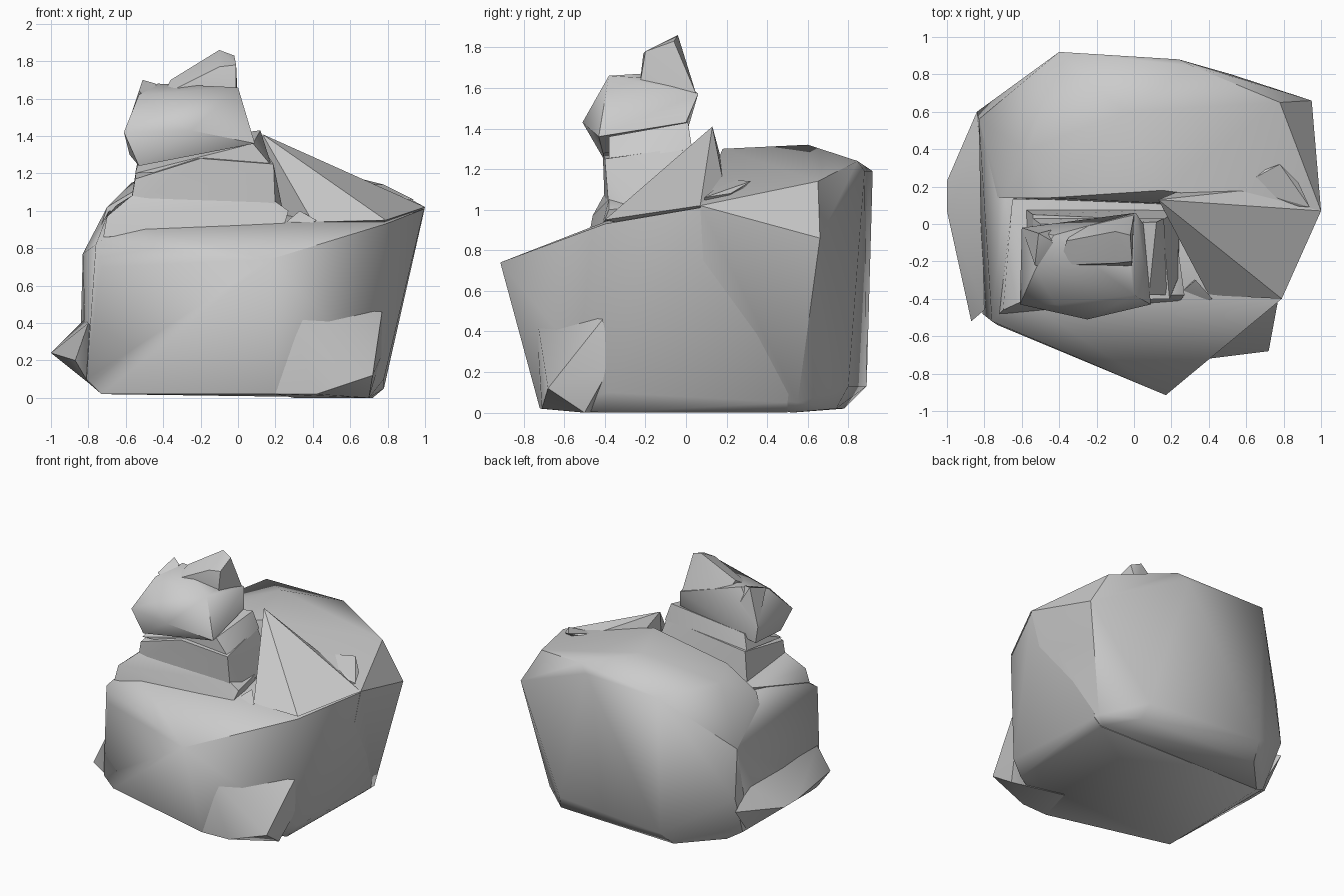
import bpy, bmesh, math


def rock(name, pts, angle=38):
    """Chiselled stone: the convex hull of a few corner points."""
    bm = bmesh.new()
    vs = [bm.verts.new(p) for p in pts]
    res = bmesh.ops.convex_hull(bm, input=vs)
    junk = {e for e in res["geom_interior"] + res["geom_unused"]
            if isinstance(e, bmesh.types.BMVert) and e.is_valid}
    bmesh.ops.delete(bm, geom=list(junk), context='VERTS')
    bmesh.ops.dissolve_limit(bm, angle_limit=math.radians(2),
                             verts=bm.verts, edges=bm.edges)
    bmesh.ops.recalc_face_normals(bm, faces=bm.faces)
    me = bpy.data.meshes.new(name)
    bm.to_mesh(me)
    bm.free()
    ob = bpy.data.objects.new(name, me)
    bpy.context.collection.objects.link(ob)
    bpy.ops.object.select_all(action='DESELECT')
    ob.select_set(True)
    bpy.context.view_layer.objects.active = ob
    bpy.ops.object.shade_smooth_by_angle(angle=math.radians(angle))
    return ob


# front half: bulging front tip and leaning right wall
rock("front_boulder", [
    (-.73, -.48, .02), (.2, -.72, .02), (.7, -.4, 0), (.72, .5, 0),
    (-.7, .5, .02), (.78, -.38, .1), (.78, .5, .05),
    (-.8, .45, .08), (-.81, -.48, .1),
    (.17, -.915, .74), (-.73, -.54, .7), (-.76, -.52, .82),
    (.79, -.4, .93), (.995, .07, 1.01), (.95, .6, .86),
    (-.83, .56, .77), (-.83, .58, .4), (.4, -.4, .94),
    (-.62, -.38, .93), (-.69, .15, 1.0)], 58)

# back half, rising to a high crown
rock("back_boulder", [
    (.72, .52, 0), (.78, .55, .05), (.55, .74, .02), (-.44, .78, .02),
    (-.7, .5, .02), (.52, .8, .13), (-.4, .89, .13), (-.8, .45, .08),
    (-.83, .56, .77), (-.84, .6, .4), (-.7, .14, 1.02), (-.57, .39, 1.15),
    (-.4, .92, 1.19), (.24, .88, 1.19), (.31, .845, 1.24),
    (-.05, .6, 1.32), (.15, .18, 1.3), (-.45, .14, 1.17),
    (.78, .65, 1.14), (.95, .66, .86), (.78, .3, 1.1), (1.0, .07, 1.02),
    (.78, .12, .1), (-.8, .15, .1), (-.8, .15, .7)], 40)

# low ledge on the left flank
rock("left_ledge", [
    (-1, .07, .24), (-1, .23, .24), (-.84, .6, .3), (-.87, -.52, .2),
    (-.8, .4, .08), (-.8, -.45, .08), (-.82, .4, .42), (-.8, -.46, .4),
    (-.6, 0, .2)])

# front right foot
rock("front_foot", [
    (.72, -.68, .12), (.42, -.71, .02), (.24, -.74, .5), (.2, -.72, .02),
    (.77, -.37, .23), (.77, -.41, .46), (.7, -.5, 0), (.3, -.4, 0)], 50)

# peaked right shoulder
rock("shoulder_peak", [
    (.13, .13, 1.41), (.78, -.07, 1.06), (.79, -.4, .95), (1.0, .07, 1.02),
    (.4, -.38, .94), (.33, -.22, 1.02), (.3, .2, 1.15), (.78, .2, 1.05),
    (.2, .0, .9), (.7, .1, .85)], 25)
rock("shoulder_flake", [
    (.78, .32, 1.14), (.56, .2, 1.15), (.94, .09, 1.06), (.3, .14, 1.1),
    (.8, .1, .95), (.88, .22, 1.08)], 25)
rock("small_chip", [
    (.21, -.4, .9), (.3, -.44, .87), (.42, -.4, .95), (.33, -.3, 1.0),
    (.3, -.3, .85)], 20)

# neck: flared foot and stacked ledges
rock("neck_base", [
    (-.72, -.48, .86), (-.7, -.46, .97), (-.62, -.42, 1.02),
    (-.65, .13, 1.03), (.2, .13, 1.05), (.27, -.38, 1.0), (.24, -.42, .9),
    (-.57, -.4, 1.08), (.2, -.38, 1.05), (-.5, .1, .85), (.2, 0, .85)], 50)
rock("neck", [
    (-.58, -.4, 1.0), (.2, -.38, 1.0), (.24, -.28, 1.0), (.24, .08, 1.0),
    (-.58, .08, 1.0), (-.55, -.4, 1.17), (-.2, -.41, 1.28),
    (.19, -.4, 1.25), (.15, .02, 1.31), (-.54, .05, 1.25)])
rock("neck_cap", [
    (-.55, -.38, 1.2), (.18, -.38, 1.24), (.08, -.38, 1.36),
    (.12, .01, 1.43), (.16, .03, 1.3), (-.54, .03, 1.25), (-.5, 0, 1.36)])

# top stone with its two peaks
rock("head", [
    (-.61, -.43, 1.42), (-.53, -.4, 1.24), (-.25, -.51, 1.43),
    (.09, -.43, 1.36), (0, -.38, 1.66), (-.42, -.43, 1.52),
    (.01, .06, 1.57), (.05, 0, 1.43), (-.6, -.02, 1.43), (-.58, -.02, 1.3),
    (-.53, -.25, 1.62), (-.43, -.06, 1.68), (-.02, -.22, 1.65)])
rock("head_peak", [
    (-.1, -.04, 1.86), (-.02, -.06, 1.83), (-.01, -.2, 1.78),
    (-.1, -.21, 1.77), (-.36, -.09, 1.7), (-.4, -.22, 1.62),
    (-.01, -.23, 1.6), (0, .05, 1.57), (-.3, 0, 1.55), (-.1, -.2, 1.5)])
rock("head_corner", [
    (-.51, -.05, 1.7), (-.44, -.09, 1.68), (-.53, -.22, 1.64),
    (-.6, -.02, 1.43), (-.4, -.02, 1.5), (-.4, -.25, 1.55)])
